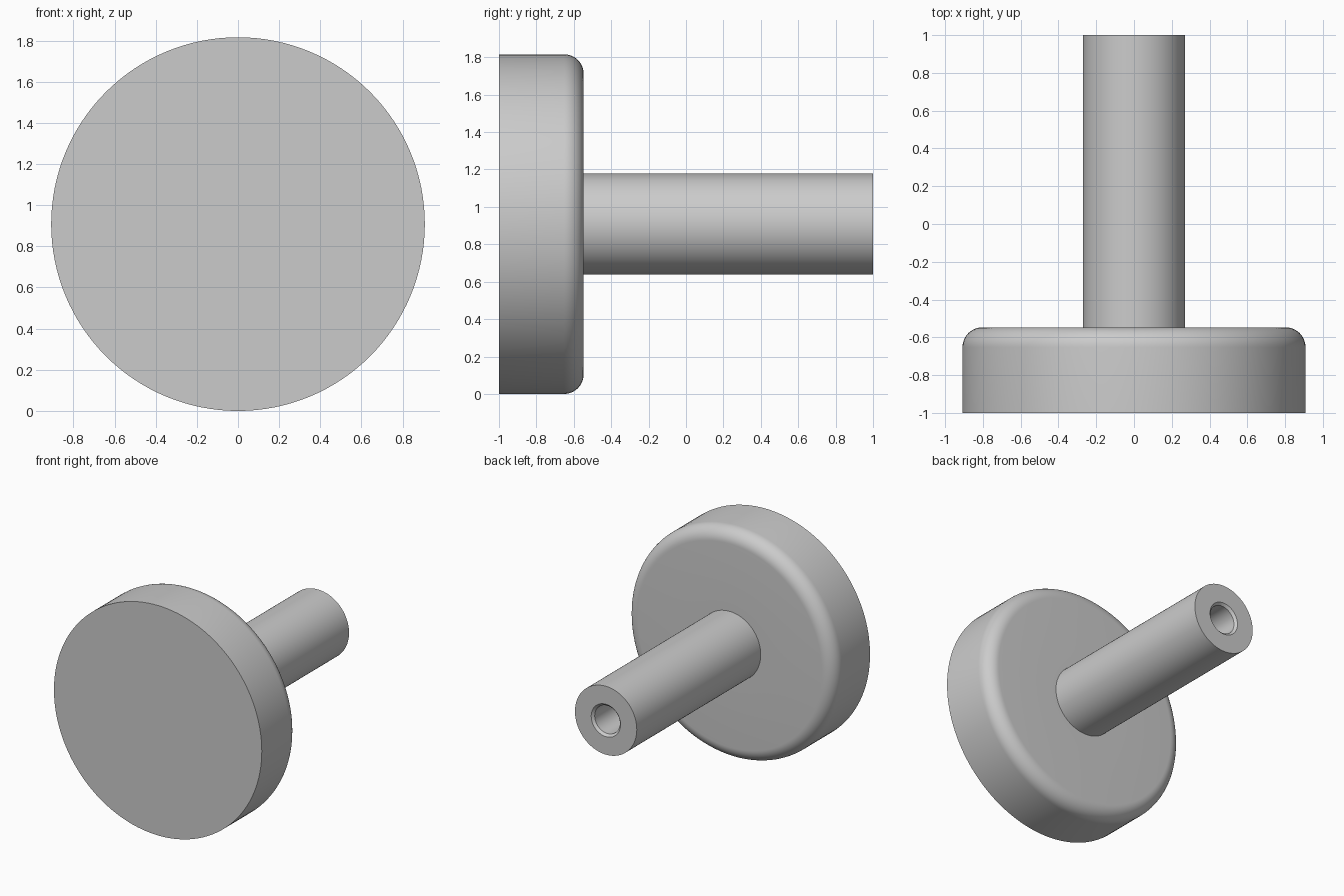
import bpy, bmesh, math

if "Cube" in bpy.data.objects:
    bpy.data.objects.remove(bpy.data.objects["Cube"])

R, STEM_R, BACK = 0.908, 0.27, -0.547
SEGMENTS = 128

grey = bpy.data.materials.new("plain grey")
grey.diffuse_color = (0.6, 0.6, 0.6, 1)
grey.use_nodes = True
grey.node_tree.nodes["Principled BSDF"].inputs["Base Color"].default_value = grey.diffuse_color


def lathe(name, profile):
    """Spin (radius, y) points around the horizontal y axis at height R."""
    bm = bmesh.new()
    verts = [bm.verts.new((r, y, 0)) for r, y in profile]
    edges = [bm.edges.new(pair) for pair in zip(verts, verts[1:])]
    bmesh.ops.spin(bm, geom=verts + edges, cent=(0, 0, 0), axis=(0, 1, 0),
                   angle=2 * math.pi, steps=SEGMENTS, use_duplicate=False)
    bmesh.ops.remove_doubles(bm, verts=bm.verts, dist=1e-5)
    bmesh.ops.recalc_face_normals(bm, faces=bm.faces)
    mesh = bpy.data.meshes.new(name)
    bm.to_mesh(mesh)
    bm.free()
    mesh.materials.append(grey)
    obj = bpy.data.objects.new(name, mesh)
    obj.location.z = R
    bpy.context.collection.objects.link(obj)
    bpy.ops.object.select_all(action='DESELECT')
    obj.select_set(True)
    bpy.context.view_layer.objects.active = obj
    bpy.ops.object.shade_smooth_by_angle(angle=math.radians(30))
    return obj


# Knob head: flat front, rounded rear rim, open where the stem joins
FILLET = 0.105
rim = [(R - FILLET + FILLET * math.cos(a), BACK - FILLET + FILLET * math.sin(a))
       for a in (i * math.pi / 24 for i in range(13))]
lathe("knob_head", [(0, -1), (R, -1)] + rim + [(STEM_R, BACK)])

# Stem: cylinder with a chamfered blind bore in its end
lathe("stem", [(STEM_R, BACK), (STEM_R, 1), (0.128, 1), (0.11, 0.982),
               (0.11, 0.4), (0, 0.34)])
